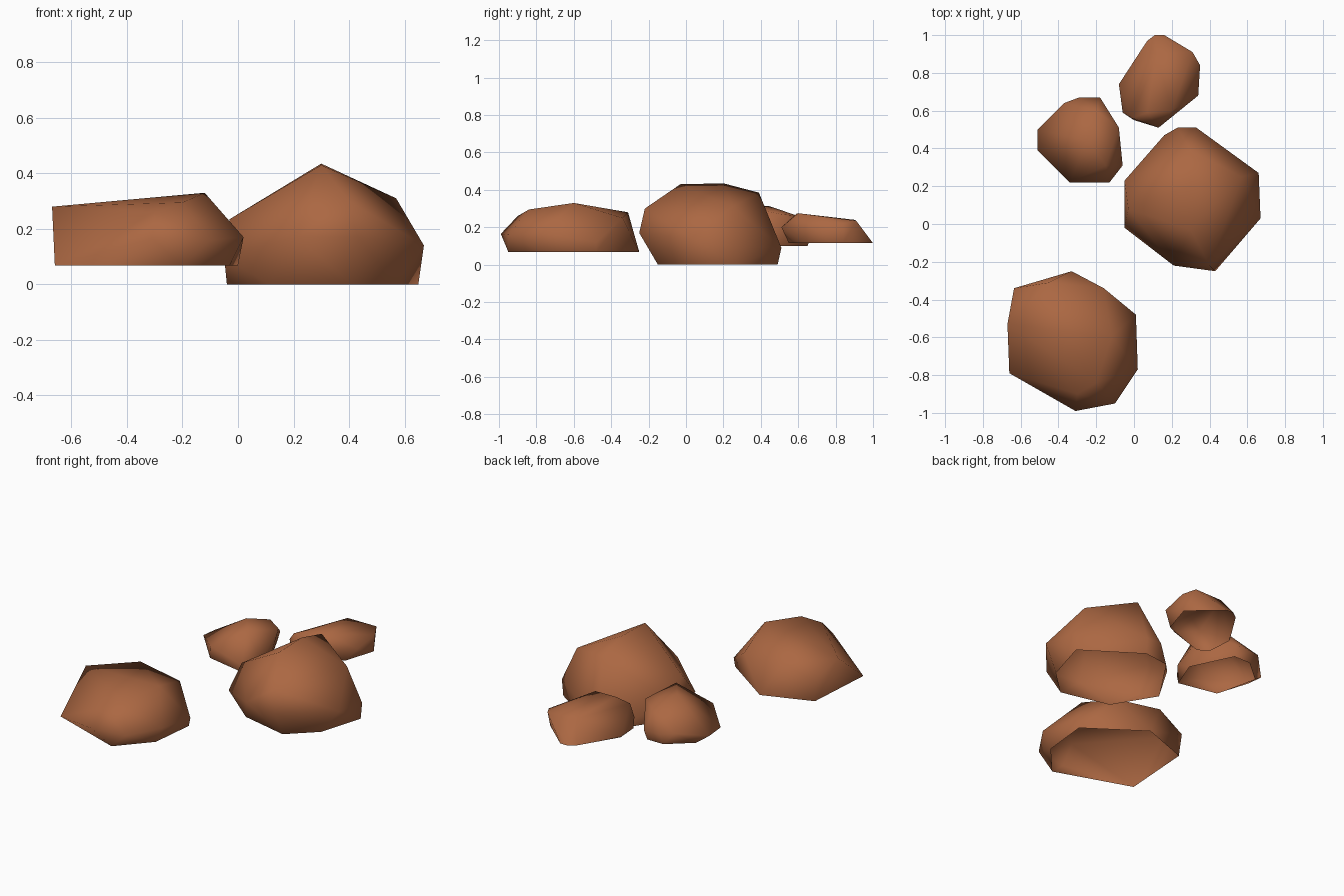
import bpy, bmesh

clay = bpy.data.materials.new("reddish_brown_stone")
clay.diffuse_color = (0.41, 0.137, 0.055, 1)


def rock(name, base_z, rim, body):
    """Convex faceted rock: flat open rim at base_z, plus corner points above it."""
    bm = bmesh.new()
    for x, y in rim:
        bm.verts.new((x, y, base_z))
    for p in body:
        bm.verts.new(p)
    bmesh.ops.convex_hull(bm, input=bm.verts[:])
    bmesh.ops.delete(bm, geom=[v for v in bm.verts if not v.link_faces], context='VERTS')
    bmesh.ops.recalc_face_normals(bm, faces=bm.faces[:])
    # open underside
    under = [f for f in bm.faces if all(v.co.z < base_z + 0.002 for v in f.verts)]
    bmesh.ops.delete(bm, geom=under, context='FACES')
    for f in bm.faces:
        f.smooth = True
    mesh = bpy.data.meshes.new(name)
    bm.to_mesh(mesh)
    bm.free()
    mesh.materials.append(clay)
    ob = bpy.data.objects.new(name, mesh)
    bpy.context.collection.objects.link(ob)


# Tallest rock, right
rock("large_peaked_rock", 0.0,
     [(-.04, .17), (.11, -.08), (.41, -.15), (.57, 0), (.65, .27), (.32, .49), (.16, .47)],
     [(.43, -.25, .17), (.21, -.22, .17), (.40, -.22, .30), (.67, .03, .14), (.57, .25, .31),
      (.66, .27, .10), (.33, .51, .09), (.23, .51, .09), (-.05, .23, .14), (-.05, -.02, .10),
      (-.03, .08, .235), (.30, -.03, .43), (.30, .20, .435), (.30, .39, .385)])

# Broad flat rock, front left
rock("broad_front_rock", 0.068,
     [(-.03, -.76), (0, -.48), (-.33, -.25), (-.63, -.36), (-.66, -.79), (-.2, -.95)],
     [(.02, -.77, .17), (.01, -.48, .12), (-.10, -.95, .16), (-.31, -.99, .165),
      (-.16, -.34, .25), (-.45, -.31, .28), (-.67, -.53, .28), (-.635, -.34, .20),
      (-.12, -.60, .33), (-.20, -.84, .295), (-.30, -.90, .26)])

# Small rock, back left
rock("small_left_rock", 0.1,
     [(-.14, .22), (-.07, .4), (-.19, .65), (-.3, .65), (-.44, .53), (-.38, .27)],
     [(-.06, .31, .15), (-.13, .22, .14), (-.34, .22, .20), (-.51, .39, .16), (-.51, .50, .15),
      (-.37, .64, .18), (-.29, .67, .165), (-.18, .67, .165), (-.08, .51, .27),
      (-.20, .60, .26), (-.15, .31, .31), (-.25, .44, .315)])

# Small rock, back
rock("small_back_rock", 0.115,
     [(.34, .84), (.16, 1.0), (.11, 1.0), (.07, .97), (-.07, .74), (-.06, .6), (0, .55), (.28, .65)],
     [(.13, .51, .20), (.34, .68, .19), (.31, .91, .235), (.35, .84, .22), (-.08, .74, .13),
      (.07, .59, .272), (.20, .60, .275), (-.01, .56, .24), (-.06, .59, .18), (.12, .90, .24)])
